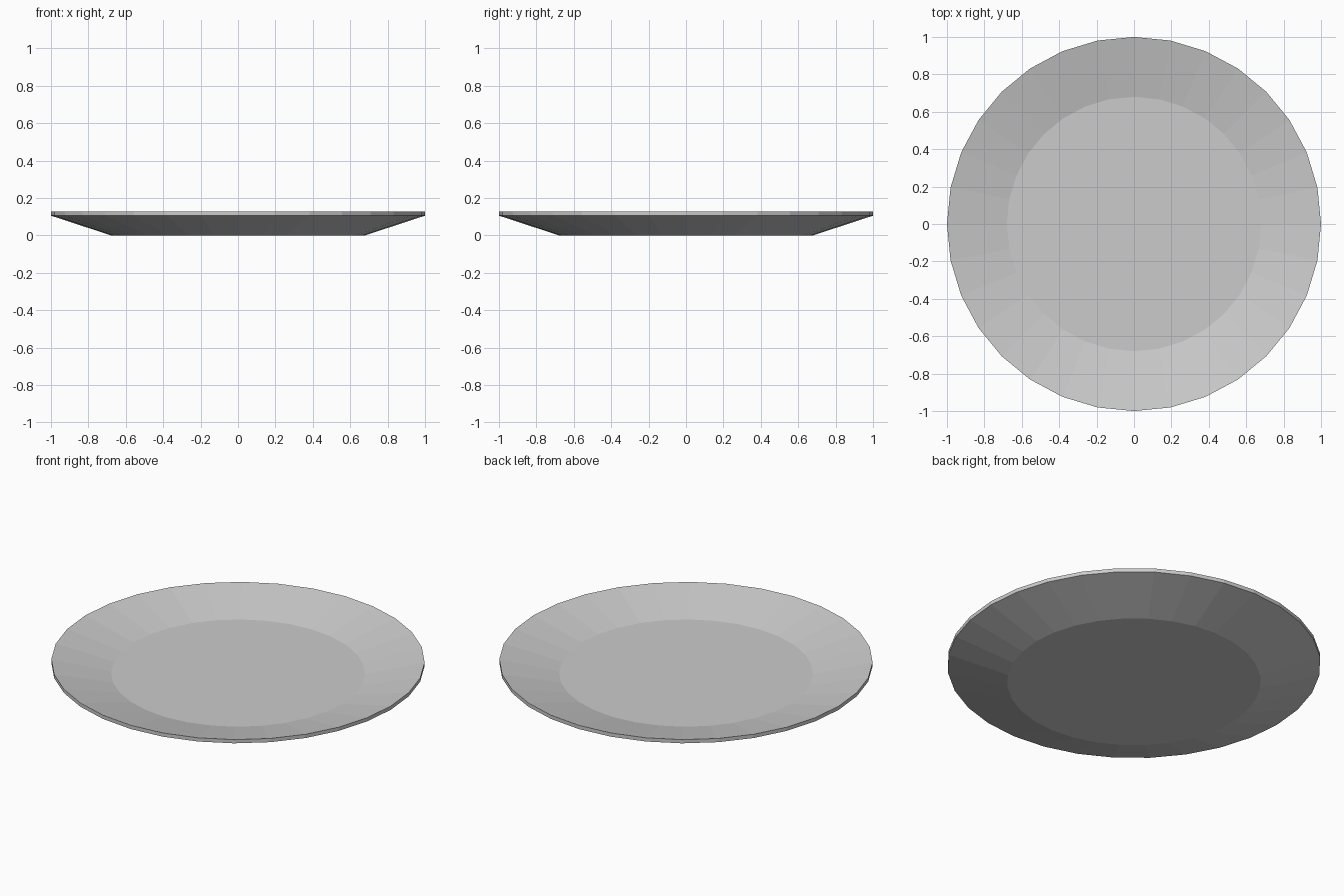
import bpy, bmesh, math

if "Cube" in bpy.data.objects:
    bpy.data.objects.remove(bpy.data.objects["Cube"])

SIDES = 32
# Closed profile (radius, height): underside, rim edge, sloped inside, floor
PROFILE = [(0.68, 0.0), (1.0, 0.105), (1.0, 0.127), (0.68, 0.054)]

bm = bmesh.new()
rings = [[bm.verts.new((r * math.cos(2 * math.pi * i / SIDES),
                        r * math.sin(2 * math.pi * i / SIDES), z))
          for i in range(SIDES)] for r, z in PROFILE]

# Underside slope, rim edge and inner slope
for a, b in zip(rings, rings[1:]):
    for i in range(SIDES):
        j = (i + 1) % SIDES
        bm.faces.new((a[i], a[j], b[j], b[i]))

# Base and dish floor
bm.faces.new(rings[0][::-1])
bm.faces.new(rings[-1])
bmesh.ops.recalc_face_normals(bm, faces=bm.faces[:])

mesh = bpy.data.meshes.new("plate")
bm.to_mesh(mesh)
bm.free()
bpy.context.collection.objects.link(bpy.data.objects.new("plate", mesh))
